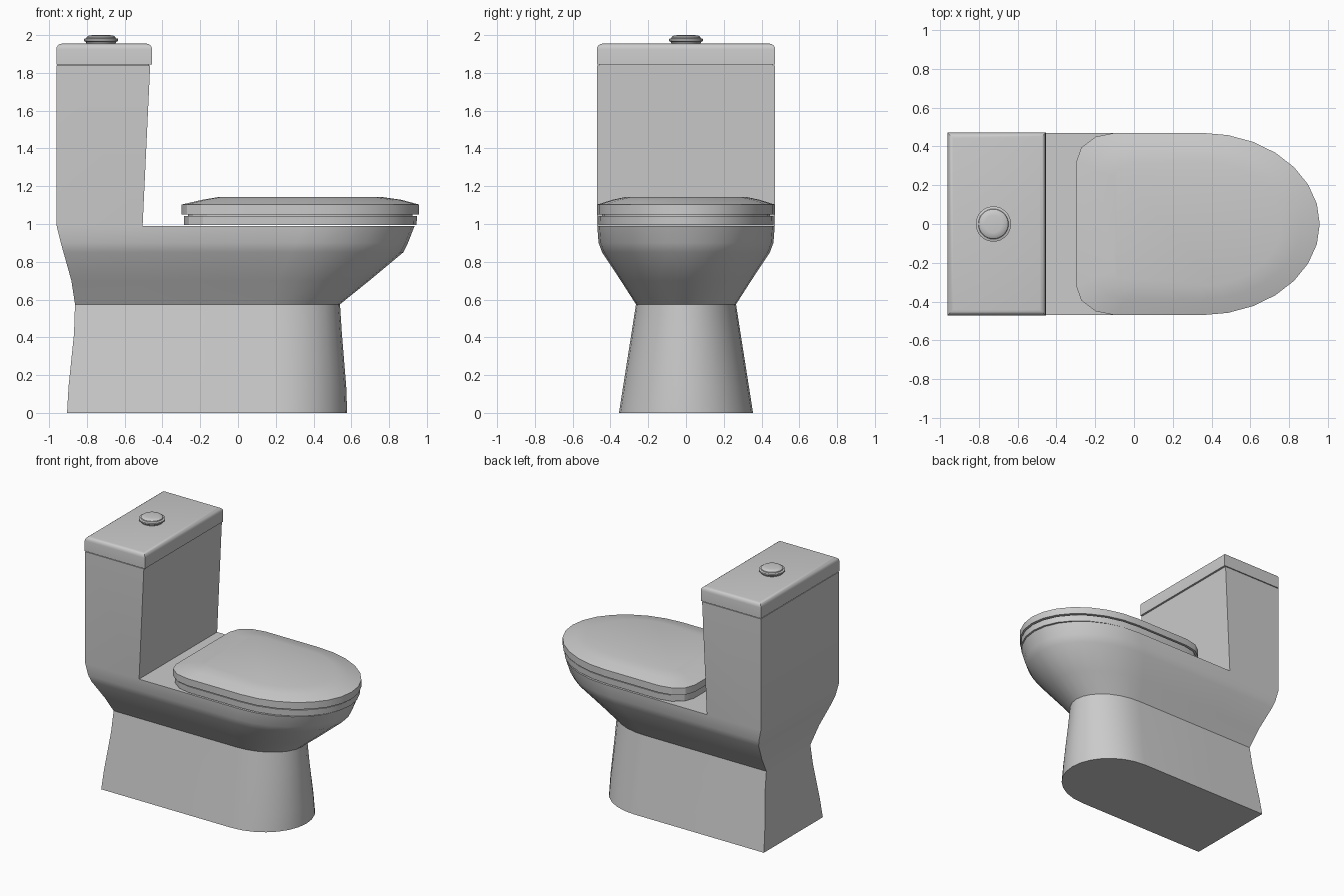
import bpy, bmesh
from math import sin, cos, pi

if "Cube" in bpy.data.objects:
    bpy.data.objects.remove(bpy.data.objects["Cube"])

SEG = 7  # segments per quarter of the rounded nose


def finish(bm, name, angle=30):
    bmesh.ops.recalc_face_normals(bm, faces=bm.faces)
    mesh = bpy.data.meshes.new(name)
    bm.to_mesh(mesh)
    bm.free()
    obj = bpy.data.objects.new(name, mesh)
    bpy.context.collection.objects.link(obj)
    bpy.ops.object.select_all(action='DESELECT')
    obj.select_set(True)
    bpy.context.view_layer.objects.active = obj
    bpy.ops.object.shade_smooth_by_angle(angle=angle * pi / 180)
    return obj


def nose(straight, front, hw):
    """Half-ellipse from the -y side round to the +y side."""
    return [(straight + (front - straight) * cos(a), hw * sin(a))
            for a in (pi * i / (2 * SEG) - pi / 2 for i in range(2 * SEG + 1))]


def loft(bm, rings):
    """Skin rings of 3D points and cap both ends; returns vertex rings and top face."""
    loops = [[bm.verts.new(p) for p in ring] for ring in rings]
    n = len(loops[0])
    for a, b in zip(loops, loops[1:]):
        for i in range(n):
            j = (i + 1) % n
            bm.faces.new((a[i], a[j], b[j], b[i]))
    bm.faces.new(loops[0][::-1])
    return loops, bm.faces.new(loops[-1])


# Pedestal, bowl and tank as one skin: z, back, straight end, front, half width
sections = [
    (0.00, -0.905, 0.19, 0.578, 0.355),
    (0.14, -0.897, 0.19, 0.573, 0.333),
    (0.42, -0.868, 0.18, 0.550, 0.289),
    (0.575, -0.863, 0.17, 0.540, 0.265),
    (0.70, -0.882, 0.21, 0.695, 0.345),
    (0.85, -0.924, 0.28, 0.875, 0.444),
    (0.90, -0.938, 0.31, 0.900, 0.463),
    (0.99, -0.960, 0.35, 0.935, 0.470),
]
STEP = -0.505  # front of the tank at deck level
rings = []
for z, back, straight, front, hw in sections:
    outline = [(back, -hw), (STEP, -hw)] + nose(straight, front, hw) + [(STEP, hw), (back, hw)]
    rings.append([(x, y, z) for x, y in outline])
bm = bmesh.new()
loops, deck = loft(bm, rings)
top = loops[-1]
bmesh.utils.face_split(deck, top[1], top[-2])
tank_face = next(f for f in top[0].link_faces if all(v.co.z > 0.98 for v in f.verts))
tank = bmesh.ops.extrude_discrete_faces(bm, faces=[tank_face])['faces'][0]
for v in tank.verts:
    v.co.z = 1.84
    if v.co.x > -0.7:
        v.co.x = -0.465
bmesh.ops.remove_doubles(bm, verts=bm.verts, dist=0.0001)
finish(bm, "bowl_and_tank")


# Tank cover with rounded upper edges
bm = bmesh.new()
bmesh.ops.create_cube(bm, size=1)
for v in bm.verts:
    v.co.x = -0.7085 + v.co.x * 0.507
    v.co.y *= 0.944
    v.co.z = 1.9 + v.co.z * 0.11
rim = [e for e in bm.edges if all(v.co.z > 1.9 for v in e.verts)]
bmesh.ops.bevel(bm, geom=rim, offset=0.03, segments=4, profile=0.5, affect='EDGES')
finish(bm, "tank_cover")


# Shadow gap under the tank cover
bm = bmesh.new()
loft(bm, [[(x, y, z) for x, y in ((-0.955, -0.46), (-0.47, -0.46), (-0.47, 0.46), (-0.955, 0.46))]
          for z in (1.835, 1.85)])
finish(bm, "cover_gap")


# Flush button, turned from a profile of radius and height
profile = [(0.075, 1.95), (0.080, 1.963), (0.091, 1.970), (0.091, 1.980),
           (0.078, 1.984), (0.076, 1.990), (0.066, 1.997), (0.045, 2.0)]
bm = bmesh.new()
loft(bm, [[(-0.725 + r * cos(a), r * sin(a), z) for a in (2 * pi * i / 32 for i in range(32))]
          for r, z in profile])
finish(bm, "flush_button")


def pad_ring(z, back, straight, front, hw, corner):
    """Seat-shaped outline: rounded nose with chamfer-rounded back corners."""
    cx, cy = corner
    right = [(back + cx * (1 - sin(a)), hw - cy * (1 - cos(a)))
             for a in (pi * i / 6 for i in range(4))]
    left = [(x, -y) for x, y in right[::-1]]
    return [(x, y, z) for x, y in left + nose(straight, front, hw) + right]


def pad(name, sections):
    bm = bmesh.new()
    loft(bm, [pad_ring(*s) for s in sections])
    finish(bm, name, 25)


# Seat, hinge gap filler and closed lid
CORNER = (0.2, 0.15)
pad("seat", [(0.995, -0.285, 0.35, 0.945, 0.462, CORNER),
             (1.042, -0.285, 0.35, 0.948, 0.464, CORNER)])
pad("seat_gap", [(1.035, -0.265, 0.35, 0.925, 0.445, CORNER),
                 (1.06, -0.265, 0.35, 0.925, 0.445, CORNER)])
pad("lid", [(1.05, -0.298, 0.35, 0.958, 0.470, CORNER),
            (1.103, -0.298, 0.35, 0.958, 0.470, CORNER),
            (1.128, -0.190, 0.35, 0.865, 0.390, (0.15, 0.12)),
            (1.143, -0.100, 0.35, 0.760, 0.320, (0.11, 0.08))])
